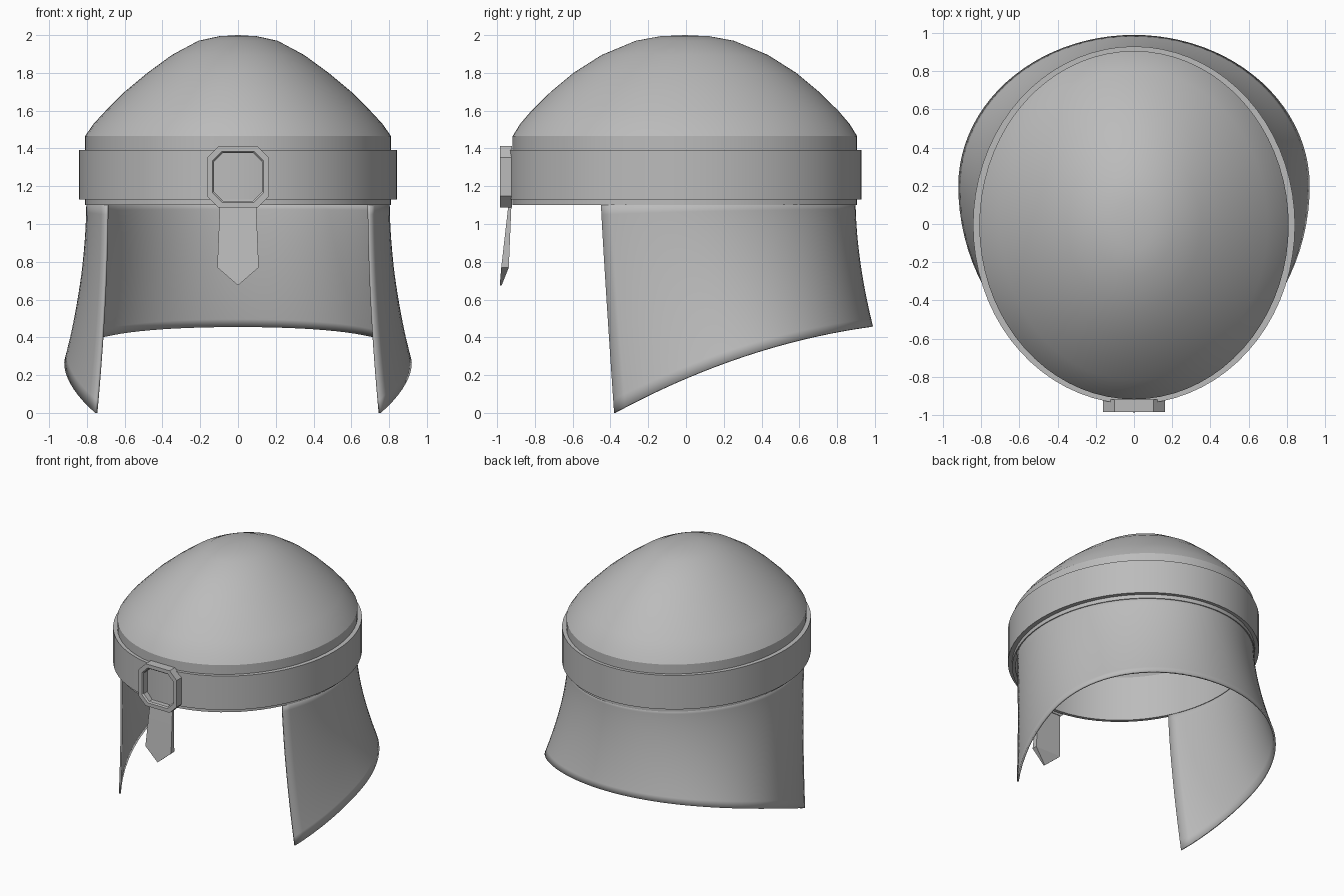
import bpy, bmesh
from math import sin, cos, pi, radians

if "Cube" in bpy.data.objects:
    bpy.data.objects.remove(bpy.data.objects["Cube"])

steel = bpy.data.materials.new("grey steel")
steel.use_nodes = True
GREY = (0.5, 0.5, 0.5, 1)
steel.diffuse_color = GREY
steel.node_tree.nodes["Principled BSDF"].inputs["Base Color"].default_value = GREY

CY = -0.006   # centre of the oval plan
SEG = 72


def make(name, verts, faces, fix_normals=True, angle=30):
    mesh = bpy.data.meshes.new(name)
    mesh.from_pydata(verts, [], faces)
    bm = bmesh.new()
    bm.from_mesh(mesh)
    bmesh.ops.remove_doubles(bm, verts=bm.verts, dist=0.0005)
    if fix_normals:
        bmesh.ops.recalc_face_normals(bm, faces=bm.faces)
    bm.to_mesh(mesh)
    bm.free()
    mesh.materials.append(steel)
    obj = bpy.data.objects.new(name, mesh)
    bpy.context.collection.objects.link(obj)
    bpy.ops.object.select_all(action="DESELECT")
    obj.select_set(True)
    bpy.context.view_layer.objects.active = obj
    bpy.ops.object.shade_smooth_by_angle(angle=radians(angle))
    return obj


def bridge(rows, closed_rows=False, closed_ring=True):
    """Quads between equally long rows of points."""
    n, m = len(rows[0]), len(rows)
    verts = [p for row in rows for p in row]
    faces = []
    for j in range(m if closed_rows else m - 1):
        k = (j + 1) % m
        for i in range(n if closed_ring else n - 1):
            h = (i + 1) % n
            faces.append((k * n + i, k * n + h, j * n + h, j * n + i))
    return verts, faces


def oval(rx, ry, z):
    return [(rx * cos(2 * pi * i / SEG), CY + ry * sin(2 * pi * i / SEG), z)
            for i in range(SEG)]


# Hollow bowl: rim wall, rounded crown and matching inside
crown = [(0.81, 0.912, 1.465), (0.765, 0.872, 1.53), (0.70, 0.812, 1.60),
         (0.60, 0.71, 1.70), (0.48, 0.59, 1.80), (0.35, 0.44, 1.895),
         (0.21, 0.26, 1.97), (0.10, 0.13, 1.994), (0, 0, 2.0)]
outside = [(0.81, 0.912, 1.10)] + crown
inside = [(max(rx - 0.025, 0), max(ry - 0.025, 0), z - (0.02 if z > 1.2 else 0))
          for rx, ry, z in reversed(outside)]
make("helmet_bowl", *bridge([oval(*p) for p in outside + inside], closed_rows=True), angle=22)

# Raised brow band
band = [(0.80, 0.90, 1.13), (0.843, 0.936, 1.13),
        (0.843, 0.936, 1.393), (0.80, 0.90, 1.393)]
make("brow_band", *bridge([oval(*p) for p in band], closed_rows=True))

# Flared neck and cheek guard, open at the front
COLS, ROWS, TOP = 64, 16, 1.12
rows = []
for j in range(ROWS + 1):
    t = j / ROWS
    row = []
    for i in range(COLS + 1):
        s = 2 * i / COLS - 1
        a = pi / 2 + s * radians(119.5)
        b = pi / 2 + s * radians(124.7)
        top_x, top_y = 0.803 * cos(a), CY + 0.904 * sin(a)
        depth = 0.79 if sin(b) > 0 else 1.02
        low_x, low_y = 0.92 * cos(b), 0.2 + depth * sin(b)
        low_z = 0.184 + 0.425 * low_y - 0.15 * low_y ** 2
        fx = t ** 1.8
        fy = t ** (1.8 - 0.7 * abs(s))
        row.append((top_x + (low_x - top_x) * fx,
                    top_y + (low_y - top_y) * fy,
                    TOP + (low_z - TOP) * t))
    rows.append(row)
guard = make("neck_guard", *bridge(rows, closed_ring=False), fix_normals=False)
shell = guard.modifiers.new("thickness", "SOLIDIFY")
shell.thickness = 0.014
shell.offset = -1


# Eight-sided buckle frame on the brow
def octagon(w, h, cut, y):
    pts = [(w, h - cut), (w - cut, h)]
    pts += [(-x, z) for x, z in reversed(pts)]
    pts += [(-x, -z) for x, z in pts]
    return [(x, y, 1.25 + z) for x, z in pts]


frame = [octagon(0.163, 0.163, 0.06, -0.92), octagon(0.163, 0.163, 0.06, -0.985),
         octagon(0.135, 0.135, 0.05, -0.985), octagon(0.127, 0.127, 0.047, -0.975),
         octagon(0.127, 0.127, 0.047, -0.92)]
make("buckle_frame", *bridge(frame, closed_rows=True), angle=10)

# Pointed nose guard, leaning forward and thicker low down
outline = [(0.095, 1.13), (0.11, 0.77), (0, 0.675), (-0.11, 0.77), (-0.095, 1.13)]
front_y = [-0.937, -0.978, -0.986, -0.978, -0.937]
back_y = [-0.923, -0.938, -0.976, -0.938, -0.923]
verts = [(x, y, z) for (x, z), y in zip(outline, front_y)]
verts += [(x, y, z) for (x, z), y in zip(outline, back_y)]
n = len(outline)
sides = [(i, (i + 1) % n, n + (i + 1) % n, n + i) for i in range(n)]
caps = [(0, 1, 3, 4), (1, 2, 3), (5, 6, 8, 9), (6, 7, 8)]
make("nose_guard", verts, sides + caps, angle=10)
